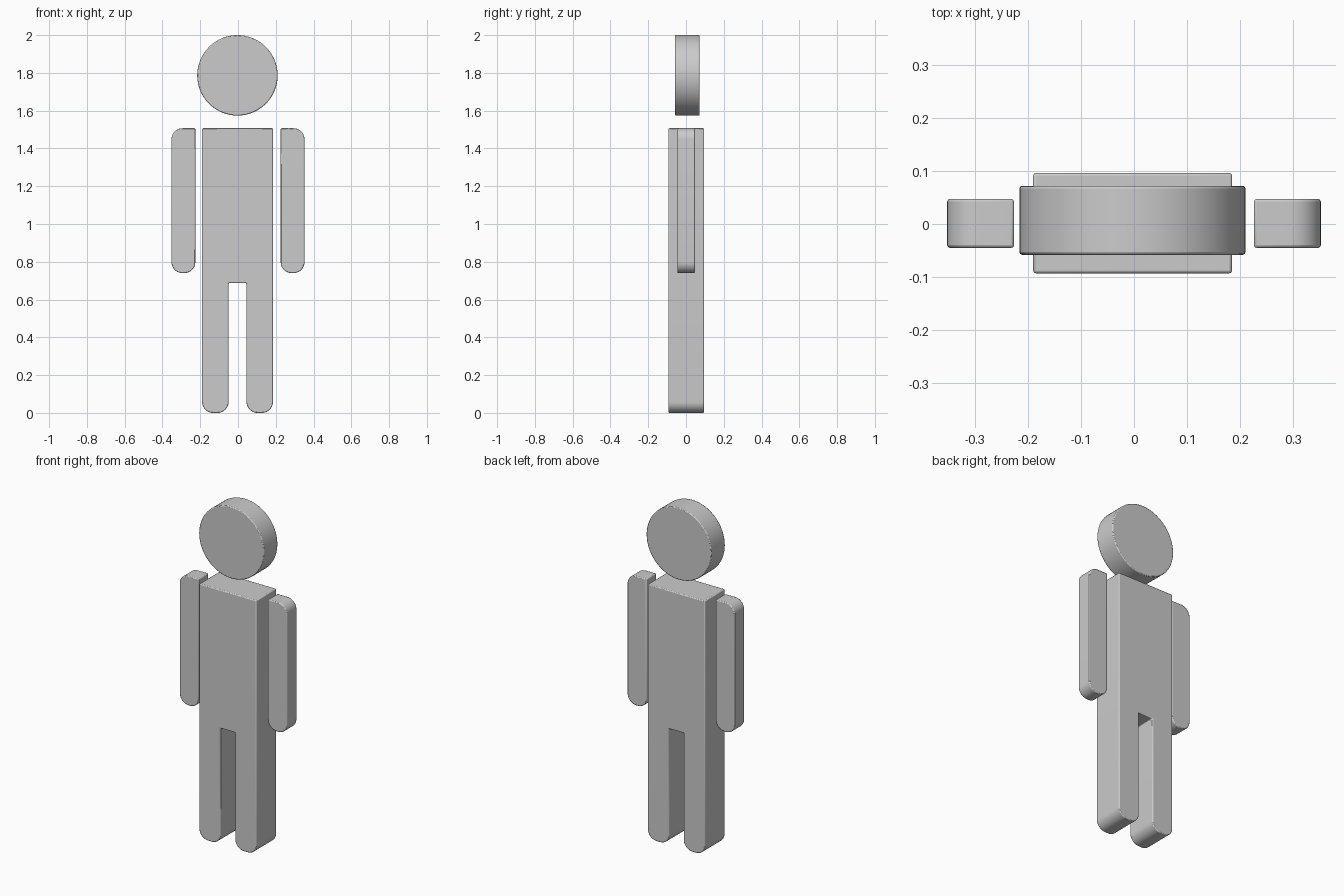
import bpy
import bmesh
import math
from mathutils import Vector

if "Cube" in bpy.data.objects:
    bpy.data.objects.remove(bpy.data.objects["Cube"])


def rounded(corners, segs=10):
    """Outline from (x, z, radius) right-angled corners, given in order."""
    pts = []
    n = len(corners)
    for i, (x, z, r) in enumerate(corners):
        p = Vector((x, z))
        if r == 0:
            pts.append(p)
            continue
        a = (Vector(corners[i - 1][:2]) - p).normalized() * r
        b = (Vector(corners[(i + 1) % n][:2]) - p).normalized() * r
        centre = p + a + b
        for k in range(segs + 1):
            t = k / segs * math.pi / 2
            pts.append(centre - b * math.cos(t) - a * math.sin(t))
    return pts


def plate(name, outline, y0, y1):
    """Extrude an x-z outline from y0 to y1 with softened rims."""
    bm = bmesh.new()
    face = bm.faces.new([bm.verts.new((p[0], y0, p[1])) for p in outline])
    ext = bmesh.ops.extrude_face_region(bm, geom=[face], use_keep_orig=True)
    verts = [g for g in ext["geom"] if isinstance(g, bmesh.types.BMVert)]
    bmesh.ops.translate(bm, verts=verts, vec=(0, y1 - y0, 0))
    bmesh.ops.recalc_face_normals(bm, faces=bm.faces)
    mesh = bpy.data.meshes.new(name)
    bm.to_mesh(mesh)
    bm.free()
    obj = bpy.data.objects.new(name, mesh)
    bpy.context.collection.objects.link(obj)
    bevel = obj.modifiers.new("soft_rim", "BEVEL")
    bevel.width = 0.005
    bevel.segments = 2
    bevel.limit_method = "ANGLE"
    bevel.angle_limit = math.radians(40)
    bpy.ops.object.select_all(action="DESELECT")
    obj.select_set(True)
    bpy.context.view_layer.objects.active = obj
    bpy.ops.object.shade_smooth_by_angle(angle=math.radians(30))
    return obj


# Head: thick round disc
R = 0.213
circle = [(-0.003 + R * math.cos(2 * math.pi * i / 64),
           1.787 + R * math.sin(2 * math.pi * i / 64)) for i in range(64)]
plate("head", circle, -0.058, 0.072)

# Torso and legs: one piece with rounded feet
F = 0.058
plate("torso_and_legs", rounded([
    (-0.190, 1.507, 0), (-0.190, 0, F), (-0.050, 0, F), (-0.050, 0.688, 0),
    (0.045, 0.688, 0), (0.045, 0, F), (0.185, 0, F), (0.185, 1.507, 0),
]), -0.093, 0.096)

# Arms: square inner shoulder, rounded outer shoulder and hand
for side, s in (("left", -1), ("right", 1)):
    plate(side + "_arm", rounded([
        (s * 0.226, 1.507, 0), (s * 0.352, 1.507, F),
        (s * 0.352, 0.74, F), (s * 0.226, 0.74, F),
    ]), -0.045, 0.047)
